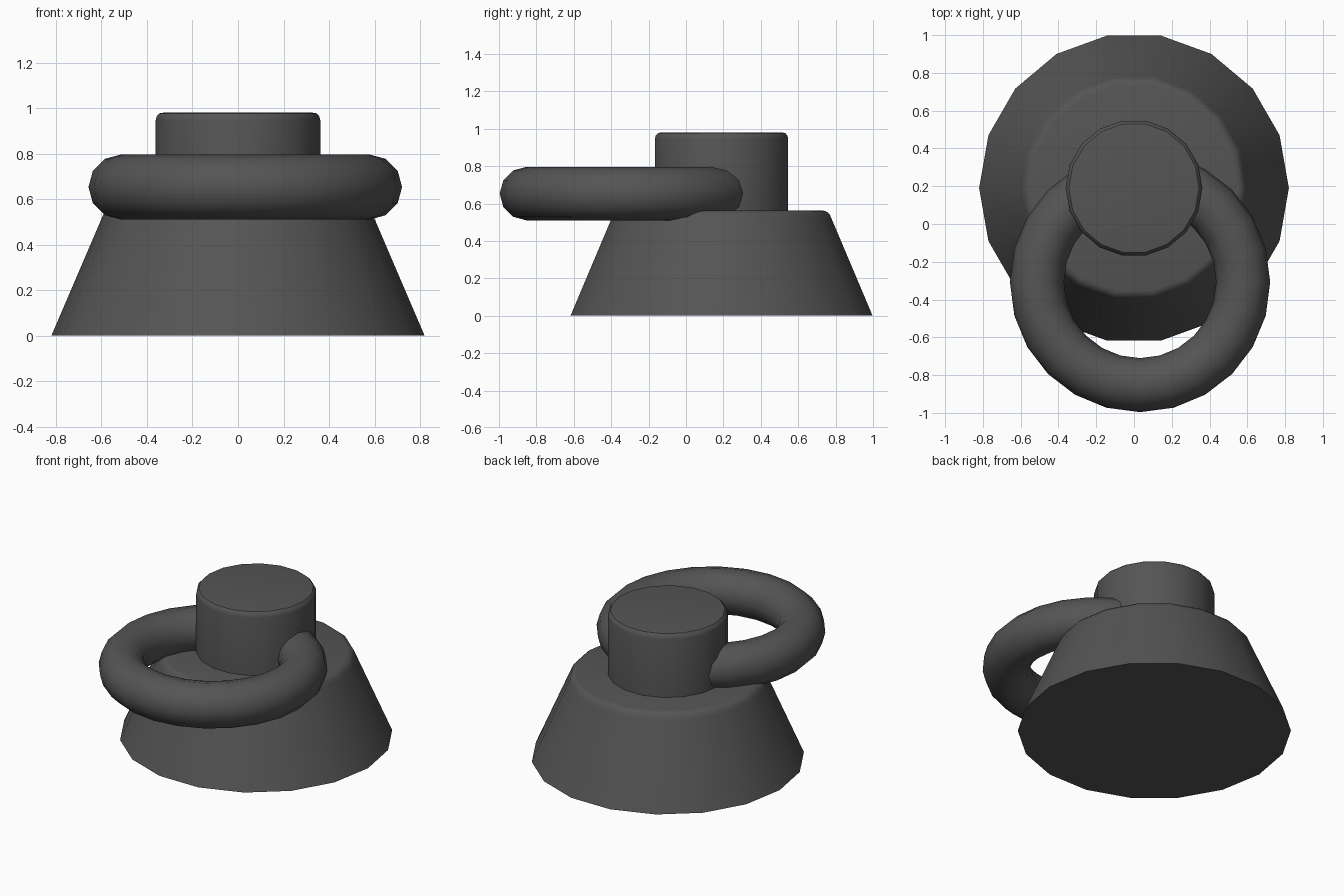
import bpy, math

if "Cube" in bpy.data.objects:
    bpy.data.objects.remove(bpy.data.objects["Cube"])

SIDES = 18
CY = 0.19  # shared axis of base and post

dark = bpy.data.materials.new("charcoal")
dark.diffuse_color = (0.09, 0.09, 0.09, 1)
dark.use_nodes = True
dark.node_tree.nodes["Principled BSDF"].inputs["Base Color"].default_value = dark.diffuse_color


def finish(obj, name):
    obj.name = name
    obj.data.materials.append(dark)
    bpy.ops.object.select_all(action='DESELECT')
    obj.select_set(True)
    bpy.context.view_layer.objects.active = obj
    bpy.ops.object.shade_smooth_by_angle(angle=math.radians(35))


def lathe(name, profile):
    """Closed turned solid from (radius, height) points, bottom to top."""
    verts = [(r * math.cos(2 * math.pi * i / SIDES),
              CY + r * math.sin(2 * math.pi * i / SIDES), z)
             for r, z in profile for i in range(SIDES)]
    faces = []
    for k in range(len(profile) - 1):
        a, b = k * SIDES, (k + 1) * SIDES
        for i in range(SIDES):
            j = (i + 1) % SIDES
            faces.append((a + i, a + j, b + j, b + i))
    faces.append(tuple(reversed(range(SIDES))))
    faces.append(tuple(range(len(verts) - SIDES, len(verts))))
    mesh = bpy.data.meshes.new(name)
    mesh.from_pydata(verts, [], faces)
    obj = bpy.data.objects.new(name, mesh)
    bpy.context.collection.objects.link(obj)
    finish(obj, name)


# Tapered foot with softened upper rim
lathe("base", [(0.82, 0), (0.597, 0.52), (0.587, 0.542), (0.57, 0.557), (0.55, 0.562)])

# Round post with softened top edge
lathe("post", [(0.362, 0.54), (0.362, 0.945), (0.357, 0.964), (0.345, 0.977), (0.325, 0.98)])

# Pull ring running through the post
bpy.ops.mesh.primitive_torus_add(major_segments=24, minor_segments=12,
                                 major_radius=0.546, minor_radius=0.143,
                                 location=(0.032, -0.307, 0.653))
finish(bpy.context.object, "ring")
